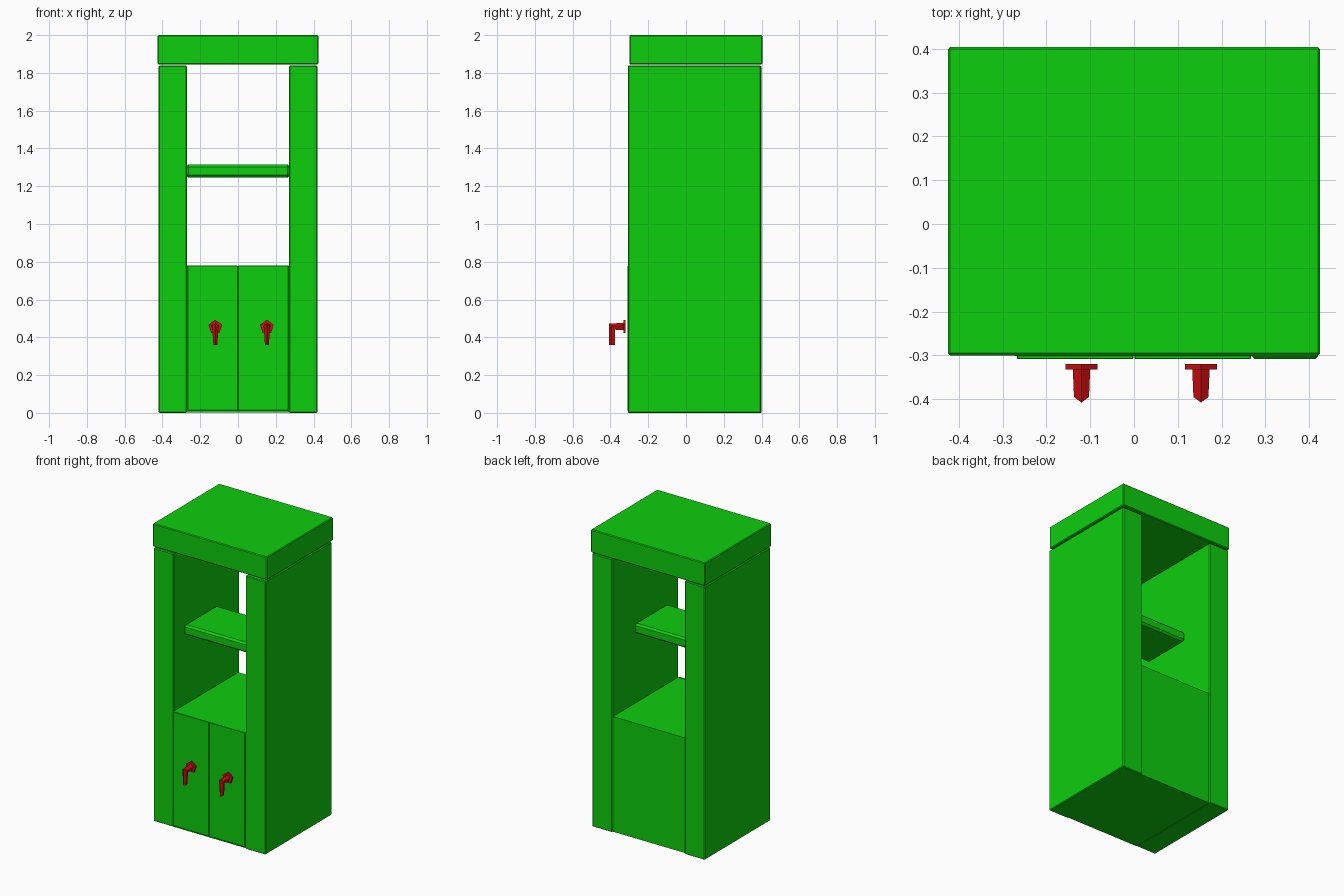
import bpy, bmesh
from math import sin, cos, radians

cube = bpy.data.objects.get("Cube")
if cube:
    bpy.data.objects.remove(cube)


def material(name, rgb):
    mat = bpy.data.materials.new(name)
    mat.use_nodes = True
    mat.diffuse_color = (*rgb, 1)
    mat.node_tree.nodes["Principled BSDF"].inputs["Base Color"].default_value = (*rgb, 1)
    return mat


green = material("bright green", (0.004, 0.62, 0.004))
red = material("red", (0.6, 0.004, 0.004))


def finish(name, bm, mat):
    bmesh.ops.recalc_face_normals(bm, faces=bm.faces)
    mesh = bpy.data.meshes.new(name)
    bm.to_mesh(mesh)
    bm.free()
    mesh.materials.append(mat)
    obj = bpy.data.objects.new(name, mesh)
    bpy.context.collection.objects.link(obj)
    return obj


def box(name, x, y, z, bevel=0.005):
    """Box spanning the given (low, high) ranges, with chamfered edges."""
    bm = bmesh.new()
    bmesh.ops.create_cube(bm, size=1)
    for v in bm.verts:
        v.co = [sum(r) / 2 + c * (r[1] - r[0]) for c, r in zip(v.co, (x, y, z))]
    obj = finish(name, bm, green)
    if bevel:
        mod = obj.modifiers.new("chamfer", 'BEVEL')
        mod.width = bevel
        mod.segments = 1
    return obj


def tube(name, rings):
    """Skin a list of rings, each with the same number of points."""
    bm = bmesh.new()
    loops = [[bm.verts.new(p) for p in ring] for ring in rings]
    n = len(loops[0])
    for a, b in zip(loops, loops[1:]):
        for i in range(n):
            j = (i + 1) % n
            bm.faces.new((a[i], a[j], b[j], b[i]))
    bm.faces.new(loops[0])
    bm.faces.new(loops[-1])
    return finish(name, bm, red)


def pentagon(radius):
    return [(radius * sin(radians(72 * i)), radius * cos(radians(72 * i))) for i in range(5)]


# Carcass
box("top_cap", (-0.425, 0.425), (-0.3, 0.405), (1.845, 2))
box("left_column", (0.27, 0.42), (-0.308, 0.397), (0, 1.838))
box("right_column", (-0.42, -0.27), (-0.3, 0.4), (0, 1.838))
box("lower_cabinet", (-0.272, 0.272), (-0.302, 0.39), (0.003, 0.777), 0)

# Middle shelf
box("shelf", (-0.275, 0.275), (-0.185, 0.16), (1.247, 1.315), 0.012)

# Pair of doors with a narrow gap
for side, x in (("right", (-0.267, -0.001)), ("left", (0.001, 0.267))):
    box(side + "_door", x, (-0.309, -0.3), (0.012, 0.78), 0.002)

# Handles: five-sided plate and bent five-sided grip
height, elbow = 0.455, -0.39
for side, cx in (("right", -0.12), ("left", 0.153)):
    tube(side + "_handle_plate",
         [[(cx + u, y, height + w) for u, w in pentagon(0.038)] for y in (-0.32, -0.332)])
    stem = [(cx + u, -0.33, height + w) for u, w in pentagon(0.021)]
    bend = [(cx + u, elbow - w, height + w) for u, w in pentagon(0.018)]
    tip = [(cx + u * 0.6, elbow - w, 0.36) for u, w in pentagon(0.018)]
    tube(side + "_handle_grip", [stem, bend, tip])
